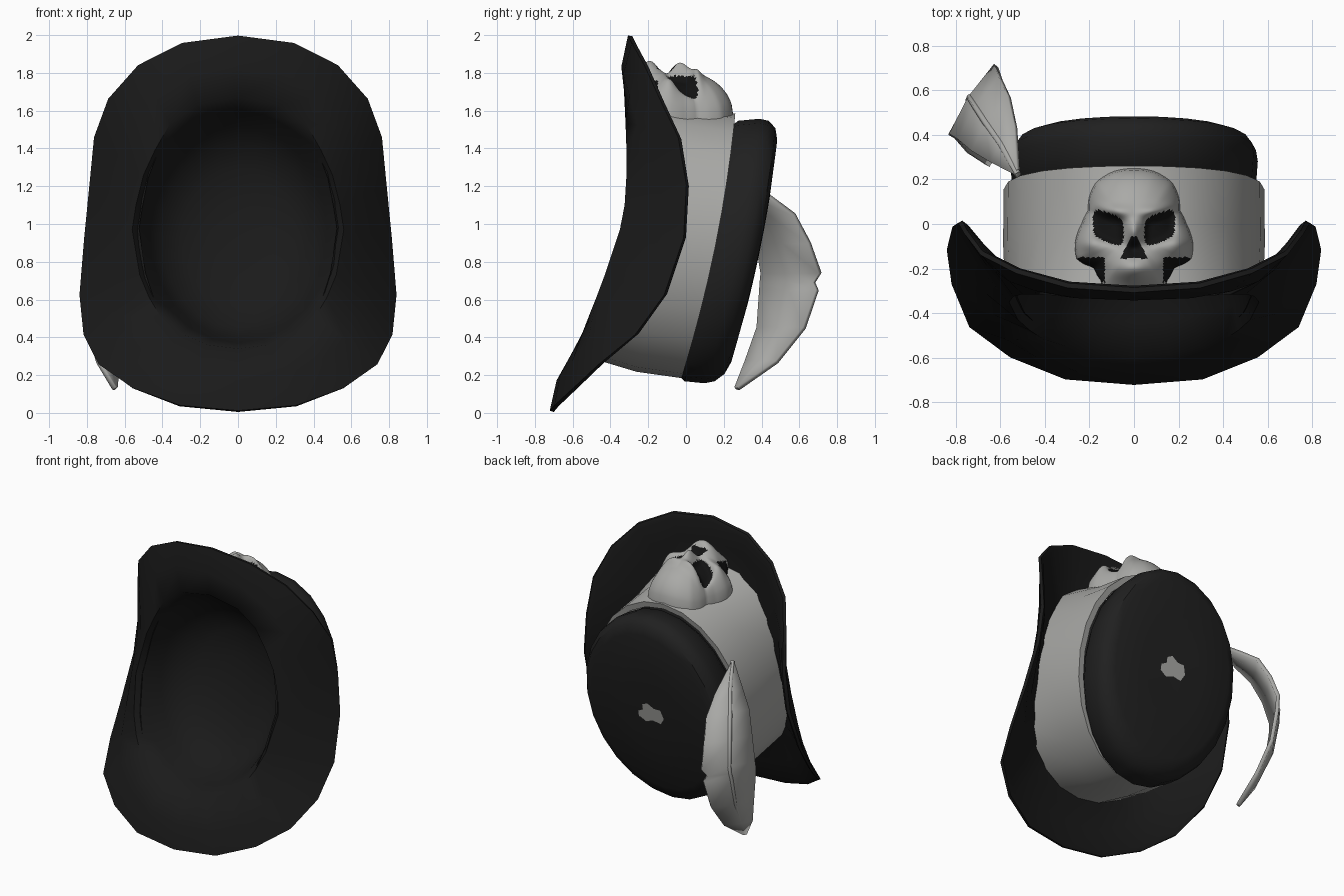
import bpy, bmesh, math
from mathutils import Vector as V

if "Cube" in bpy.data.objects:
    bpy.data.objects.remove(bpy.data.objects["Cube"])


def material(name, rgb):
    m = bpy.data.materials.new(name)
    m.diffuse_color = (*rgb, 1)
    m.use_nodes = True
    m.node_tree.nodes["Principled BSDF"].inputs["Base Color"].default_value = m.diffuse_color
    return m


BRIM = material("brim felt", (0.0105, 0.0105, 0.0105))
DARK = material("crown felt", (0.0145, 0.0145, 0.0145))
GREY = material("pale grey", (0.40, 0.40, 0.385))
BLACK = material("socket black", (0.006, 0.006, 0.006))


def finish(name, bm, mats, angle=35):
    bmesh.ops.recalc_face_normals(bm, faces=bm.faces)
    me = bpy.data.meshes.new(name)
    bm.to_mesh(me)
    bm.free()
    ob = bpy.data.objects.new(name, me)
    bpy.context.collection.objects.link(ob)
    for m in mats:
        me.materials.append(m)
    bpy.ops.object.select_all(action='DESELECT')
    ob.select_set(True)
    bpy.context.view_layer.objects.active = ob
    bpy.ops.object.shade_smooth_by_angle(angle=math.radians(angle))
    return ob


def loft(name, rings, mat, start=None, end=None, angle=35):
    """Join closed rings of points, with optional fan centres at either end."""
    bm = bmesh.new()
    vs = [[bm.verts.new(p) for p in r] for r in rings]
    n = len(vs[0])
    for a, b in zip(vs, vs[1:]):
        for i in range(n):
            j = (i + 1) % n
            bm.faces.new((a[i], a[j], b[j], b[i]))
    for centre, ring in ((start, vs[0]), (end, vs[-1])):
        if centre is not None:
            c = bm.verts.new(centre)
            for i in range(n):
                bm.faces.new((c, ring[i], ring[(i + 1) % n]))
    return finish(name, bm, [mat], angle)


def mirrored(half):
    return [V(p) for p in half] + [V((-x, y, z)) for x, y, z in half[-2:0:-1]]


def lean(z):
    """Depth of the tilted, bowed seam between band and crown."""
    t = (1.575 - z) / 1.38
    return 0.26 - 0.135 * t - 0.145 * t * t


def oval(rx, rz, zc, depth):
    pts = []
    for i in range(24):
        a = 2 * math.pi * i / 24
        z = zc + rz * math.cos(a)
        pts.append(V((rx * math.sin(a), depth(z), z)))
    return pts


# Brim with its curled sides, and the shallow bowl of the lining
rim = mirrored([(0, -.285, 1.995), (.295, -.265, 1.955), (.525, -.20, 1.835), (.68, -.12, 1.655),
                (.75, -.025, 1.45), (.77, .015, 1.2), (.796, 0, .93), (.824, -.1, .63),
                (.808, -.25, .42), (.735, -.44, .26), (.557, -.575, .13), (.31, -.675, .035),
                (0, -.70, .005)])
hole = mirrored([(0, -.32, 1.67), (.22, -.32, 1.63), (.36, -.32, 1.53), (.44, -.315, 1.39),
                 (.50, -.315, 1.26), (.54, -.325, 1.1), (.56, -.35, .97), (.52, -.43, .73),
                 (.47, -.475, .61), (.41, -.515, .51), (.30, -.55, .42), (.16, -.58, .36),
                 (0, -.59, .34)])
mid = [(a + b) / 2 + V((0, -.04, 0)) for a, b in zip(rim, hole)]
up = []
for a, b in zip(rim, hole):
    d = (a - b).normalized()
    up.append((V((0, 1, 0)) - d * d.y).normalized() * 0.045)
rim_low = [r - u * 0.5 for r, u in zip(rim, up)]
rim_in = [r + (h - r) * 0.08 + u * 0.25 for r, h, u in zip(rim, hole, up)]
lining = [oval(rx, rz, zc, lambda z, o=o: lean(z) + o) for rx, rz, zc, o in
          [(.15, .18, .93, -.17), (.30, .36, .93, -.20), (.41, .49, .94, -.27),
           (.47, .56, .96, -.36), (.515, .615, .985, -.47)]]
loft("brim", lining + [hole, mid, rim_low, rim, rim_in,
     [m + u for m, u in zip(mid, up)], [h + u for h, u in zip(hole, up)]],
     BRIM, start=(0, lean(.93) - .16, .93), angle=62)

# Wide band round the hat
band_base = [V((h.x * 1.03, h.y + .03, 1 + (h.z - 1) * 1.05)) for h in hole]
loft("band", [band_base,
              oval(.587, .70, .918, lambda z: lean(z) - .25),
              oval(.584, .70, .884, lean),
              oval(.54, .66, .885, lambda z: lean(z) - .005)], GREY)

# Crown
steps = [(.93, -.03), (.985, .02), (1, .13), (.985, .18), (.93, .22), (.84, .237), (.4, .24)]
loft("crown", [oval(.555 * s, .70 * s, .857, lambda z, o=o: lean(z) + o) for s, o in steps],
     DARK, end=(0, lean(.857) + .24, .857))

# Small irregular patch on the crown end
bm = bmesh.new()
blob = [(-.10, -.01), (-.07, -.06), (-.01, -.05), (.05, -.07), (.10, -.04), (.10, .0), (.06, .02),
        (.06, .06), (.02, .08), (-.03, .05), (-.08, .05)]
bm.faces.new([bm.verts.new((x, lean(.85 + z) + .246, .85 + z)) for x, z in blob])
patch = finish("crown_patch", bm, [GREY])
if patch.data.polygons[0].normal.y < 0:
    patch.data.flip_normals()

# Skull ornament: a polar height field on the upper side of the band
outline = [(0, .25), (.09, .237), (.17, .19), (.203, .12), (.207, .06), (.235, 0), (.265, -.09),
           (.258, -.155), (.185, -.2), (.15, -.25), (.13, -.3), (0, -.31)]
polar = [(math.atan2(x, y + .05), math.hypot(x, y + .05)) for x, y in outline]


def radius(a):
    for (a0, r0), (a1, r1) in zip(polar, polar[1:]):
        if a <= a1 + 1e-6:
            return r0 + (r1 - r0) * (a - a0) / (a1 - a0)
    return polar[-1][1]


def bump(x, y, cx, cy, sx, sy):
    return math.exp(-((x - cx) / sx) ** 2 - ((y - cy) / sy) ** 2)


def in_eye(x, y):
    x = abs(x)
    return ((x - .115) / .068) ** 4 + ((y + .016 - .35 * (x - .115)) / .066) ** 4


def in_nose(x, y):
    return -.155 < y < -.055 and abs(x) < .012 + .5 * (-.055 - y) and y < -.05 + abs(x) * .3


def height(x, y, t):
    ax = abs(x)
    base = 1.575 + .32 * max(0, .1 - y) - .9 * x * x
    z = base + (1.81 - .9 * x * x - base) * math.sqrt(max(0, 1 - t ** 2.2))
    z += .035 * bump(ax, y, .09, .055, .09, .03) + .045 * bump(ax, y, 0, -.03, .03, .05)
    z += .035 * bump(ax, y, .2, -.09, .05, .04) + .075 * bump(ax, y, 0, -.2, .10, .06)
    z -= .05 / (1 + in_eye(x, y) ** 2) + .03 * bump(ax, y, .18, -.2, .04, .03)
    z -= .035 * bump(ax, y, 0, -.115, .03, .03)
    return max(z, base - .02)


bm = bmesh.new()
SEG, RINGS = 128, 36
rows = []
for k in range(1, RINGS + 1):
    t = k / RINGS
    row = []
    for i in range(SEG):
        a = 2 * math.pi * i / SEG
        r = t * radius(min(a, 2 * math.pi - a))
        x, y = r * math.sin(a), r * math.cos(a) - .05
        row.append(bm.verts.new((x, y, height(x, y, t))))
    rows.append(row)
# Short skirt that seats the skull in the band
rows.append([bm.verts.new(v.co - V((0, 0, .025))) for v in rows[-1]])
top = bm.verts.new((0, -.05, height(0, -.05, 0)))
for i in range(SEG):
    j = (i + 1) % SEG
    bm.faces.new((top, rows[0][j], rows[0][i]))
    for a, b in zip(rows, rows[1:]):
        bm.faces.new((a[i], a[j], b[j], b[i]))
for f in bm.faces:
    c = f.calc_center_median()
    hollow = -.26 < c.y < -.15 and .13 < abs(c.x) < .25
    if in_eye(c.x, c.y) < 1 or in_nose(c.x, c.y) or hollow:
        f.material_index = 1
skull = finish("skull", bm, [GREY, BLACK], 70)
if skull.data.polygons[0].normal.z < 0:
    skull.data.flip_normals()

# Feather: a curved leaf, (x, y, z, lower half width, upper half width) along its quill
quill = [(-.52, .22, 1.30, .03, .03), (-.585, .35, 1.15, .5, .55), (-.645, .44, 1.05, .75, .85),
         (-.69, .51, .90, .88, .92), (-.718, .555, .74, 1, 1), (-.722, .55, .69, 1, .82),
         (-.724, .54, .65, .95, 1), (-.722, .49, .45, .72, .88), (-.695, .385, .27, .45, .62),
         (-.65, .27, .13, .06, .06)]
across = V((.10, .155, 0))
bm = bmesh.new()
rows = []
for x, y, z, low, high in quill:
    p = V((x, y, z))
    ridge = V((-.015, .01, 0)) * high
    rows.append([bm.verts.new(q) for q in (p - across * low, p + ridge, p + across * high)])
for a, b in zip(rows, rows[1:]):
    for i in range(2):
        bm.faces.new((a[i], a[i + 1], b[i + 1], b[i]))
feather = finish("feather", bm, [GREY], 40)
mod = feather.modifiers.new("thickness", 'SOLIDIFY')
mod.thickness = 0.025
mod.offset = 0

# Raised quill line
cu = bpy.data.curves.new("feather_quill", 'CURVE')
cu.dimensions = '3D'
cu.bevel_depth = 0.016
cu.bevel_resolution = 1
cu.use_fill_caps = True
sp = cu.splines.new('POLY')
sp.points.add(len(quill) - 1)
for pt, (x, y, z, low, high) in zip(sp.points, quill):
    pt.co = (x - .02 * high, y + .014 * high, z, 1)
    pt.radius = 0.4 + 0.6 * min(1, z)
cu.materials.append(GREY)
bpy.context.collection.objects.link(bpy.data.objects.new("feather_quill", cu))
